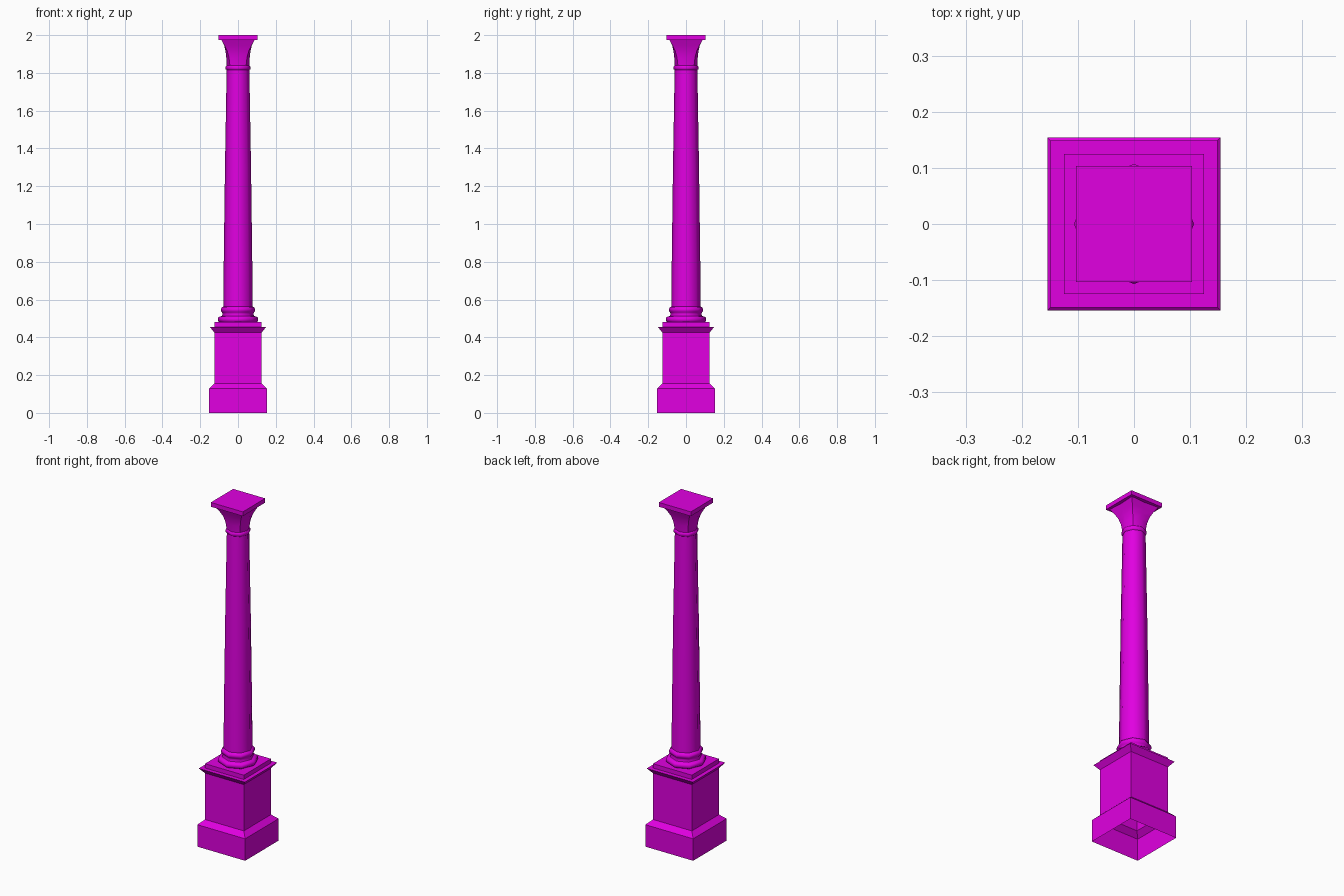
import bpy, bmesh, math

if "Cube" in bpy.data.objects:
    bpy.data.objects.remove(bpy.data.objects["Cube"])

mat = bpy.data.materials.new("magenta")
mat.diffuse_color = (0.75, 0.0, 0.75, 1)
mat.use_nodes = True
mat.node_tree.nodes["Principled BSDF"].inputs["Base Color"].default_value = mat.diffuse_color


def loft(name, rings, cap_bottom=True, cap_top=True, smooth=False):
    """Skin a stack of rings, each a list of points with equal count."""
    bm = bmesh.new()
    loops = [[bm.verts.new(p) for p in ring] for ring in rings]
    n = len(loops[0])
    for a, b in zip(loops, loops[1:]):
        for i in range(n):
            j = (i + 1) % n
            bm.faces.new((a[i], a[j], b[j], b[i]))
    if cap_bottom:
        bm.faces.new(loops[0][::-1])
    if cap_top:
        bm.faces.new(loops[-1])
    me = bpy.data.meshes.new(name)
    bm.to_mesh(me)
    bm.free()
    ob = bpy.data.objects.new(name, me)
    bpy.context.collection.objects.link(ob)
    me.materials.append(mat)
    if smooth:
        bpy.ops.object.select_all(action='DESELECT')
        bpy.context.view_layer.objects.active = ob
        ob.select_set(True)
        bpy.ops.object.shade_smooth_by_angle(angle=math.radians(50))
    return ob


def square(h, z):
    return [(-h, -h, z), (h, -h, z), (h, h, z), (-h, h, z)]


def octagon(r, z, diag=None):
    """Eight points, corners on the axes; diag sets the diagonal radius."""
    radii = (r, r if diag is None else diag)
    return [(radii[i % 2] * math.cos(i * math.pi / 4),
             radii[i % 2] * math.sin(i * math.pi / 4), z) for i in range(8)]


# pedestal, open underneath, with flared cornice
loft("pedestal", [square(h, z) for h, z in (
    (0.154, 0), (0.154, 0.128), (0.125, 0.155), (0.125, 0.425),
    (0.149, 0.455))], cap_bottom=False)

# plinth under the column base
loft("plinth", [square(0.125, 0.455), square(0.125, 0.48)], cap_bottom=False)

# moulded base rings
loft("column_base", [octagon(r, z) for r, z in (
    (0.098, 0.48), (0.107, 0.487), (0.107, 0.502), (0.098, 0.51),
    (0.085, 0.513), (0.081, 0.525), (0.085, 0.533), (0.091, 0.54),
    (0.091, 0.55), (0.085, 0.56), (0.078, 0.563))], False, True, True)

# tapered shaft
loft("shaft", [octagon(r, z) for r, z in (
    (0.078, 0.56), (0.0755, 0.8), (0.069, 1.3), (0.060, 1.82))],
    False, False, True)

# neck ring
loft("neck_ring", [octagon(r, z) for r, z in (
    (0.060, 1.815), (0.066, 1.82), (0.066, 1.834), (0.060, 1.84))],
    False, False, True)

# capital flaring from an octagon to a square
loft("capital", [octagon(r, z, d) for r, z, d in (
    (0.060, 1.835, 0.060), (0.062, 1.88, 0.067), (0.066, 1.915, 0.080),
    (0.073, 1.945, 0.100), (0.083, 1.975, 0.125))], False, False, True)

# square top slab
loft("abacus", [square(0.103, 1.975), square(0.103, 2.0)])
